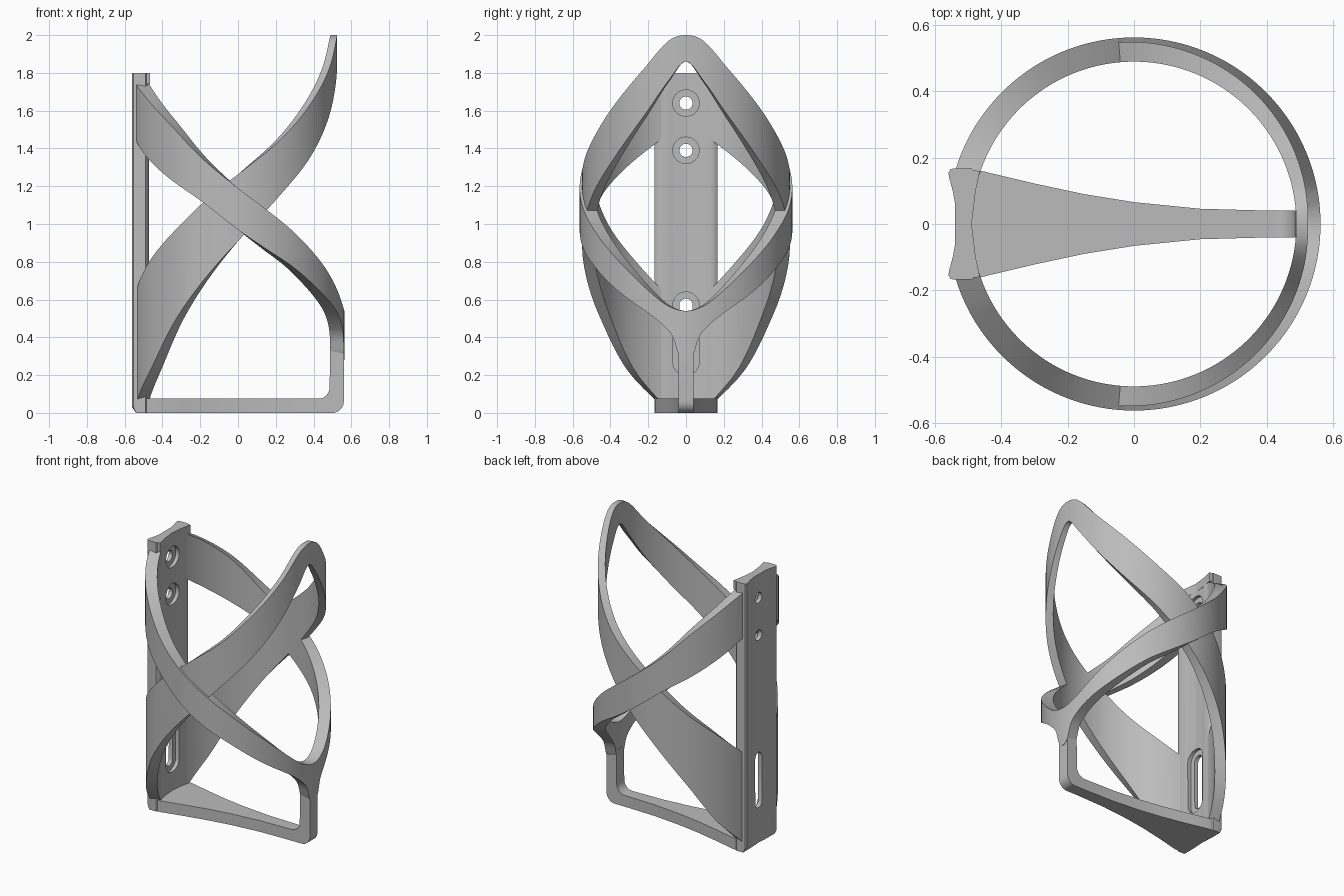
import bpy, bmesh, math
from mathutils import Matrix

cube = bpy.data.objects.get("Cube")
if cube:
    bpy.data.objects.remove(cube, do_unlink=True)

GREY = (0.5, 0.5, 0.5, 1)
grey = bpy.data.materials.new("satin grey")
grey.use_nodes = True
grey.diffuse_color = GREY
grey.node_tree.nodes["Principled BSDF"].inputs["Base Color"].default_value = GREY

INNER = 0.49


def finish(name, bm):
    bmesh.ops.recalc_face_normals(bm, faces=bm.faces[:])
    mesh = bpy.data.meshes.new(name)
    bm.to_mesh(mesh)
    bm.free()
    mesh.materials.append(grey)
    ob = bpy.data.objects.new(name, mesh)
    bpy.context.collection.objects.link(ob)
    return ob


def smooth(ob):
    bpy.ops.object.select_all(action='DESELECT')
    bpy.context.view_layer.objects.active = ob
    ob.select_set(True)
    bpy.ops.object.shade_smooth_by_angle(angle=math.radians(30))


def loft(name, sections):
    """Skin a row of equal cross-sections and cap both ends."""
    bm = bmesh.new()
    rings = [[bm.verts.new(p) for p in s] for s in sections]
    n = len(rings[0])
    for a, b in zip(rings, rings[1:]):
        for i in range(n):
            j = (i + 1) % n
            bm.faces.new((a[i], a[j], b[j], b[i]))
    bm.faces.new(rings[0])
    bm.faces.new(rings[-1][::-1])
    return finish(name, bm)


def curve_at(keys, col, t):
    """Smooth interpolation through the key rows, level at the first one."""
    def slope(i):
        if i == 0:
            return 0
        a, b = keys[i - 1], keys[min(i + 1, len(keys) - 1)]
        return (b[col] - a[col]) / (b[0] - a[0])
    for i in range(len(keys) - 1):
        a, b = keys[i], keys[i + 1]
        if t <= b[0]:
            break
    h = b[0] - a[0]
    u = (t - a[0]) / h
    v = 1 - u
    return (v * v * (1 + 2 * u) * a[col] + u * u * (3 - 2 * u) * b[col]
            + h * u * v * (v * slope(i) - u * slope(i + 1)))


def band(name, keys, outer):
    """Wrap a band round the bottle; key rows are degrees from front, low z, high z."""
    end = keys[-1][0]
    sections = []
    for deg in range(-end, end + 1):
        t = abs(deg)
        lo, hi = curve_at(keys, 1, t), curve_at(keys, 2, t)
        c, s = math.cos(math.radians(deg)), math.sin(math.radians(deg))
        r = outer(t)
        sections.append([(q * c, q * s, z) for q, z in
                         ((INNER, lo), (r, lo), (r, hi), (INNER, hi))])
    smooth(loft(name, sections))


# Rising loop: low at the back, high at the front
band("upper_loop", [
    (0, 1.86, 2.0), (10, 1.76, 1.97), (25, 1.57, 1.82), (45, 1.35, 1.63),
    (65, 1.16, 1.45), (85, .96, 1.3), (105, .75, 1.15), (125, .51, .98),
    (145, .24, .82), (165, .05, .65)],
    lambda t: .525 + .033 * min(1, t / 120))

# Falling loop: high at the back, flaring into the stem at the front
band("lower_loop", [
    (0, .28, .54), (4, .31, .545), (7, .4, .555), (12, .46, .58), (21, .53, .65),
    (34, .61, .76), (45, .68, .85), (60, .78, .97), (75, .87, 1.08), (90, .97, 1.19),
    (110, 1.12, 1.35), (130, 1.24, 1.53), (150, 1.36, 1.67), (165, 1.45, 1.75)],
    lambda t: .563)

# Base tongue and stem: outer point, inner point, half width
foot = [((-.535, 0), (-.535, .075), .165), ((-.46, 0), (-.46, .075), .16),
        ((-.3, 0), (-.3, .075), .122), ((-.15, 0), (-.15, .075), .09),
        ((0, 0), (0, .075), .066), ((.2, 0), (.2, .075), .046),
        ((.42, 0), (.42, .075), .04)]
for k in range(9):
    a = math.radians(k * 90 / 8)
    s, c = math.sin(a), math.cos(a)
    foot.append(((.5 + .06 * s, .06 - .06 * c),
                 (.425 + .06 * s, .135 - .06 * c), .04))
foot.append(((.56, .36), (.488, .36), .04))
tongue = loft("base_tongue_and_stem",
              [[(o[0], -w, o[1]), (o[0], w, o[1]), (i[0], w, i[1]), (i[0], -w, i[1])]
               for o, i, w in foot])
smooth(tongue)

# Back plate: hollow rear face, front face on the bottle radius
half = [(-.535, .0), (-.538, .05), (-.547, .1), (-.558, .14), (-.56, .155),
        (-.553, .166), (-.54, .168), (-.49, .168), (-.478, .155), (-.472, .13),
        (-.484, .07)]
outline = half + [(-INNER, 0)] + [(x, -y) for x, y in half[:0:-1]]
rows = [(0, .02), (.03, 0), (1.8, 0)]
plate = loft("back_plate", [[(max(x, -.56 + inset), y, z) for x, y in outline]
                            for z, inset in rows])

# Small lip at the top of the plate
lip = [(-.54, -.168), (-.54, .168), (-.465, .16), (-.478, .1), (-INNER, 0),
       (-.478, -.1), (-.465, -.16)]
loft("plate_lip", [[(x, y, z) for x, y in lip] for z in (1.74, 1.8)])


def drill(z_low, z_high, radius, x_from, x_to):
    """Cut a round hole or slot through the plate along x."""
    bm = bmesh.new()
    turn = Matrix.Translation(((x_from + x_to) / 2, 0, 0)) @ Matrix.Rotation(math.pi / 2, 4, 'Y')
    bmesh.ops.create_cone(bm, cap_ends=True, segments=32, radius1=radius,
                          radius2=radius, depth=x_to - x_from, matrix=turn)
    for v in bm.verts:
        v.co.z += z_high if v.co.z > -1e-5 else z_low
    cutter = finish("hole_cutter", bm)
    cutter.hide_render = True
    mod = plate.modifiers.new("hole", 'BOOLEAN')
    mod.operation = 'DIFFERENCE'
    mod.solver = 'EXACT'
    mod.object = cutter
    bpy.context.view_layer.objects.active = plate
    bpy.ops.object.modifier_apply(modifier=mod.name)
    bpy.data.objects.remove(cutter, do_unlink=True)


# Two screw holes and a slot, each with a recess
for low, high in ((1.64, 1.64), (1.39, 1.39), (.27, .57)):
    drill(low, high, .07, -.51, -.4)
    drill(low, high, .035, -.7, -.3)
smooth(plate)
